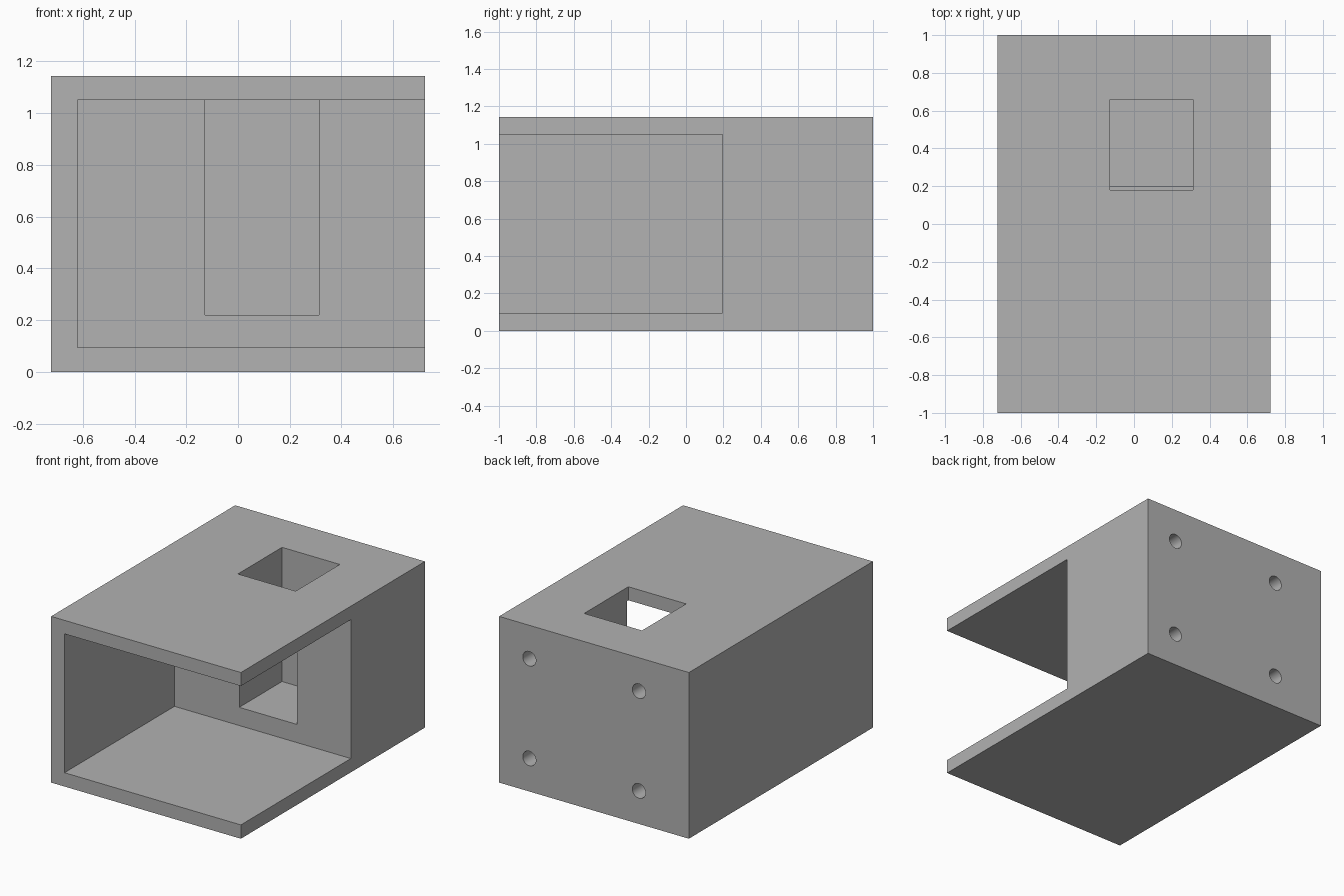
import bpy
from math import radians

W, L, H = 1.444, 2.0, 1.143        # overall width, length, height
HOLE_R, HOLE_DEPTH = 0.05, 0.4

default_cube = bpy.data.objects.get("Cube")
if default_cube:
    bpy.data.objects.remove(default_cube, do_unlink=True)

grey = bpy.data.materials.new("plain grey")
grey.use_nodes = True
colour = (0.445, 0.445, 0.445, 1)
grey.diffuse_color = colour
grey.node_tree.nodes["Principled BSDF"].inputs["Base Color"].default_value = colour


def box(name, x, y, z):
    """Box spanning the given (low, high) range on each axis."""
    ranges = (x, y, z)
    bpy.ops.mesh.primitive_cube_add(size=1, location=[(a + b) / 2 for a, b in ranges])
    ob = bpy.context.object
    ob.name = name
    ob.scale = [b - a for a, b in ranges]
    bpy.ops.object.transform_apply(location=True, rotation=True, scale=True)
    ob.data.materials.append(grey)
    return ob


def screw_hole(name, x, z):
    """Blind round hole going in from the back face."""
    bpy.ops.mesh.primitive_cylinder_add(
        vertices=48, radius=HOLE_R, depth=HOLE_DEPTH * 2,
        location=(x, L / 2, z), rotation=(radians(90), 0, 0))
    ob = bpy.context.object
    ob.name = name
    bpy.ops.object.transform_apply(location=True, rotation=True, scale=True)
    ob.data.materials.append(grey)
    return ob


# Solid block
housing = box("housing", (-W / 2, W / 2), (-L / 2, L / 2), (0, H))

# Front cavity, open at the front and one side; pocket dropped in from the top
cutters = [
    box("cavity_cutter", (-0.62, W), (-L, 0.195), (0.095, 1.05)),
    box("pocket_cutter", (-0.127, 0.313), (0.18, 0.66), (0.22, H + 0.2)),
]

# Four mounting holes in the back
for x in (-0.342, 0.492):
    for z in (0.227, 0.913):
        cutters.append(screw_hole("mounting_hole_cutter", x, z))

for cutter in cutters:
    cut = housing.modifiers.new(cutter.name, "BOOLEAN")
    cut.operation = "DIFFERENCE"
    cut.solver = "EXACT"
    cut.object = cutter

# Bake the cuts and drop the cutters
depsgraph = bpy.context.evaluated_depsgraph_get()
baked = bpy.data.meshes.new_from_object(housing.evaluated_get(depsgraph))
housing.modifiers.clear()
housing.data = baked
for cutter in cutters:
    bpy.data.objects.remove(cutter, do_unlink=True)

# Smooth hole walls, crisp edges elsewhere
bpy.ops.object.select_all(action="DESELECT")
housing.select_set(True)
bpy.context.view_layer.objects.active = housing
bpy.ops.object.shade_smooth_by_angle(angle=radians(30))
